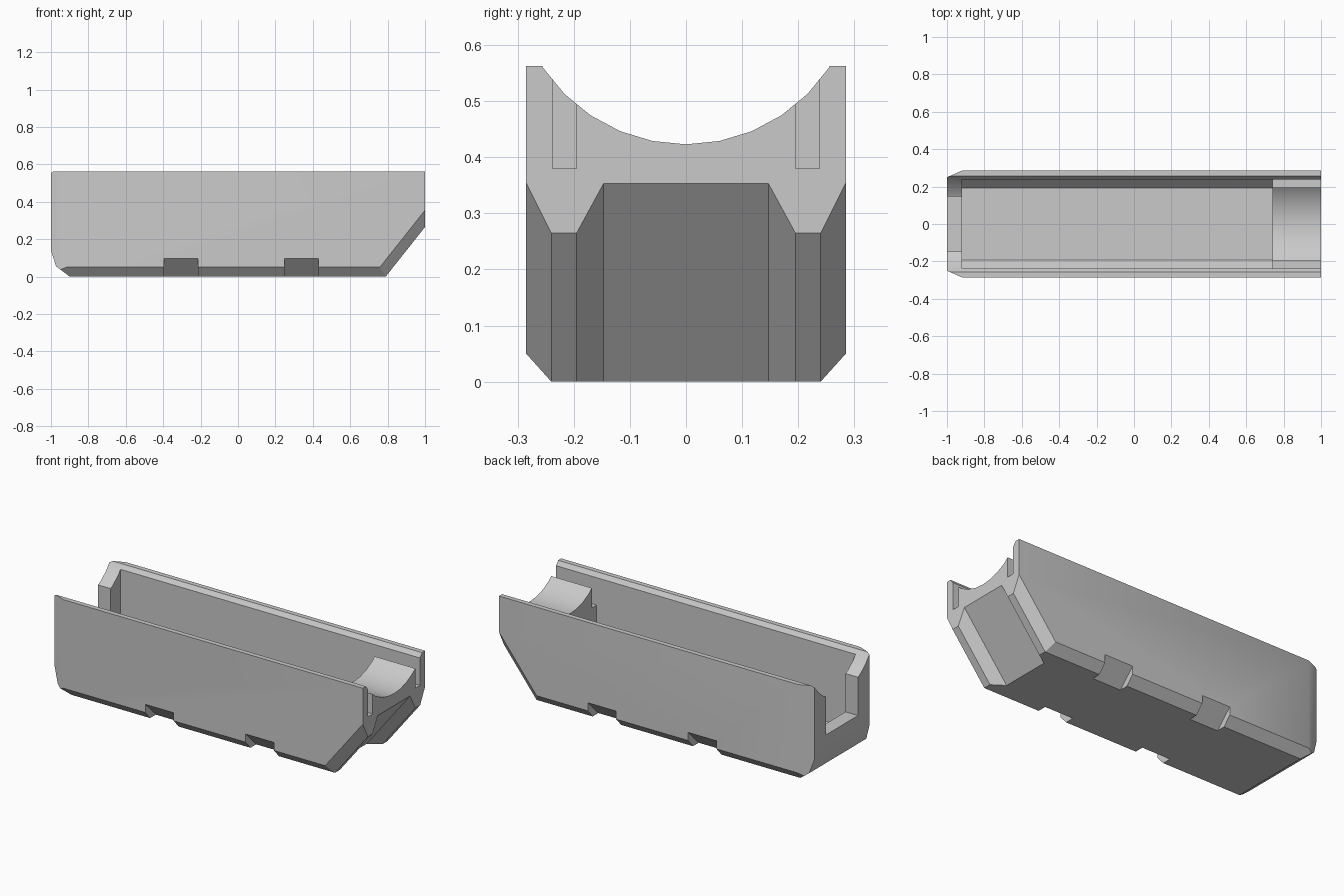
import bpy, bmesh, math
from mathutils import Vector

if "Cube" in bpy.data.objects:
    bpy.data.objects.remove(bpy.data.objects["Cube"])

HALF_W, TOP = 0.285, 0.563
SLOPE = Vector((0.21, 0, 0.265))

grey = bpy.data.materials.new("plain grey")
grey.use_nodes = True
colour = (0.59, 0.59, 0.59, 1)
grey.diffuse_color = colour
grey.node_tree.nodes["Principled BSDF"].inputs["Base Color"].default_value = colour


def make_object(name, bm):
    bmesh.ops.recalc_face_normals(bm, faces=bm.faces)
    mesh = bpy.data.meshes.new(name)
    bm.to_mesh(mesh)
    bm.free()
    mesh.materials.append(grey)
    obj = bpy.data.objects.new(name, mesh)
    bpy.context.collection.objects.link(obj)
    return obj


def prism(name, profile, x, sweep):
    """Sweep a (y, z) profile from x along a vector."""
    bm = bmesh.new()
    face = bm.faces.new([bm.verts.new((x, y, z)) for y, z in profile])
    new = bmesh.ops.extrude_face_region(bm, geom=[face])["geom"]
    bmesh.ops.translate(bm, vec=sweep, verts=[v for v in new if isinstance(v, bmesh.types.BMVert)])
    return make_object(name, bm)


def trim(bm, point, normal):
    """Remove everything on the normal's side of a plane and cap it."""
    bmesh.ops.bisect_plane(bm, geom=bm.verts[:] + bm.edges[:] + bm.faces[:], dist=1e-6,
                           plane_co=point, plane_no=Vector(normal).normalized(), clear_outer=True)
    bmesh.ops.holes_fill(bm, edges=[e for e in bm.edges if e.is_boundary])


# Outer hull: a block with trimmed nose, tail and edges
bm = bmesh.new()
bmesh.ops.create_cube(bm, size=1)
for v in bm.verts:
    v.co = (v.co.x * 2, v.co.y * 2 * HALF_W, (v.co.z + 0.5) * TOP)
trim(bm, (1, 0, 0.265), (SLOPE.z, 0, -SLOPE.x))
trim(bm, (-1, 0, 0.14), (-0.085, 0, -0.027))
trim(bm, (-0.9, 0, 0), (-0.055, 0, -0.073))
for s in (-1, 1):
    trim(bm, (0, s * HALF_W, 0.05), (0, s * 0.05, -0.045))
    trim(bm, (-0.92, s * HALF_W, 0), (-0.035, s * 0.08, 0))
    normal = SLOPE.cross(Vector((0, s * 0.045, 0.09)))
    trim(bm, (1, s * HALF_W, 0.355), normal if normal.y * s > 0 else -normal)
body = make_object("body", bm)


def carve(cutter):
    mod = body.modifiers.new("carve", "BOOLEAN")
    mod.operation, mod.solver, mod.object = "DIFFERENCE", "EXACT", cutter
    bpy.context.view_layer.objects.active = body
    bpy.ops.object.modifier_apply(modifier=mod.name)
    bpy.data.objects.remove(cutter)


def mirrored(points):
    return points + [(-y, z) for y, z in reversed(points)]


# Deep inner bay with chamfered lower corners
carve(prism("bay_cutter", mirrored([(0.193, 0.05), (0.238, 0.1), (0.238, 0.8)]), -0.92, (1.66, 0, 0)))

# Open tail doorway with a raised sill
carve(prism("doorway_cutter", mirrored([(0.147, 0.24), (0.147, 0.8)]), -1.1, (0.3, 0, 0)))

# Round saddle along the whole top
circle = [(0.306 * math.sin(a), 0.729 - 0.306 * math.cos(a))
          for a in (2 * math.pi * i / 32 for i in range(32))]
carve(prism("saddle_cutter", circle, -1.1, (2.2, 0, 0)))

# Sloped channel under the nose
start = -1.6
channel = [(y, z + start * SLOPE.z) for y, z in mirrored([(0.195, 0.1), (0.195, 0.265), (0.147, 0.353)])]
carve(prism("channel_cutter", channel, 1 + start * SLOPE.x, SLOPE * 2.6))

for s in (-1, 1):
    # Vertical slots through the nose
    slot = [(s * 0.195, 0.38), (s * 0.238, 0.38), (s * 0.238, 0.8), (s * 0.195, 0.8)]
    carve(prism("slot_cutter", slot, 0.7, (0.4, 0, 0)))
    # Angled notches along the bottom edges
    notch = [(s * 0.305, 0.117), (s * 0.168, -0.02), (s * 0.305, -0.02)]
    for x in (-0.395, 0.248):
        carve(prism("notch_cutter", notch, x, (0.182, 0, 0)))

# Smooth the saddle curve and tail tapers, keep other edges sharp
bpy.ops.object.select_all(action="DESELECT")
body.select_set(True)
bpy.context.view_layer.objects.active = body
bpy.ops.object.shade_smooth_by_angle(angle=math.radians(28))
